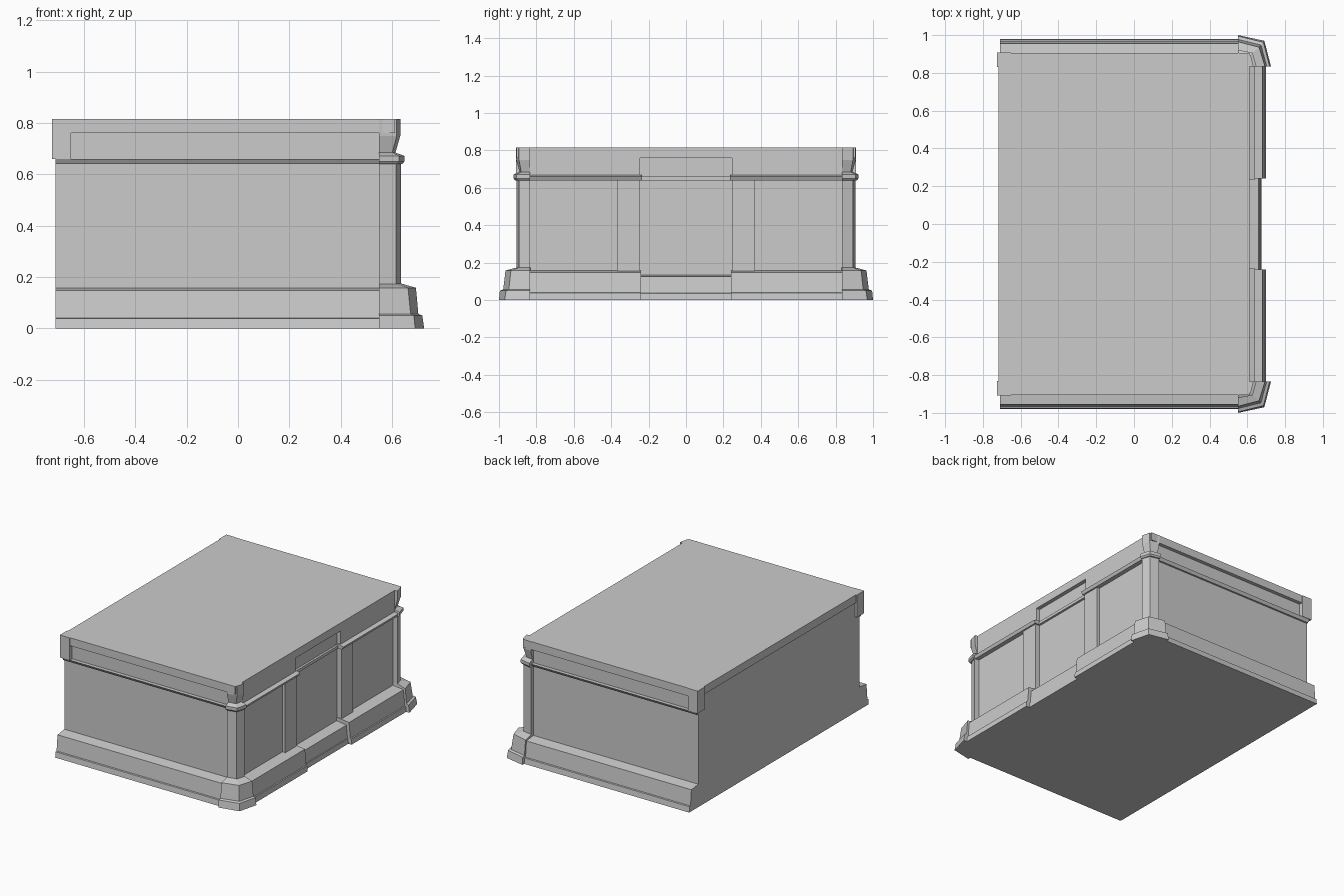
import bpy, bmesh


def mesh_object(name, verts, faces):
    me = bpy.data.meshes.new(name)
    bm = bmesh.new()
    vs = [bm.verts.new(v) for v in verts]
    for f in faces:
        bm.faces.new([vs[i] for i in f])
    bmesh.ops.recalc_face_normals(bm, faces=bm.faces)
    bm.to_mesh(me)
    bm.free()
    ob = bpy.data.objects.new(name, me)
    bpy.context.collection.objects.link(ob)
    return ob


def loft(name, rings):
    """Skin a stack of equal-sized rings and cap both ends."""
    n = len(rings[0])
    faces = [list(range(n)), [(len(rings) - 1) * n + i for i in range(n)]]
    for k in range(len(rings) - 1):
        for i in range(n):
            j = (i + 1) % n
            faces.append([k * n + i, k * n + j, k * n + n + j, k * n + n + i])
    return mesh_object(name, [v for r in rings for v in r], faces)


def box(name, x, y, z):
    return loft(name, [[(x[0], y[0], h), (x[1], y[0], h), (x[1], y[1], h), (x[0], y[1], h)] for h in z])


def along_x(name, profile, x0, x1):
    return loft(name, [[(x, y, z) for y, z in profile] for x in (x0, x1)])


def along_y(name, profile, y0, y1):
    return loft(name, [[(x, y, z) for x, z in profile] for y in (y0, y1)])


def mirror_y(ob):
    m = ob.modifiers.new("Mirror", 'MIRROR')
    m.use_axis = (False, True, False)
    return ob


def corner(name, levels):
    """Angled corner block: each level gives z, side y, bend x, bend y, face x."""
    mirror_y(loft(name, [[(0.55, a, z), (bx, by, z), (fx, 0.835, z), (0.55, 0.83, z)]
                         for z, a, bx, by, fx in levels]))


# Main body and lid
box("body", (-0.71, 0.585), (-0.88, 0.88), (0, 0.80))
box("lid", (-0.718, 0.612), (-0.905, 0.905), (0.76, 0.815))

# Base mouldings: sides, counter wings, recessed centre
mirror_y(along_x("side_base", [(0.8, 0), (0.98, 0), (0.975, 0.038), (0.965, 0.04),
                               (0.955, 0.148), (0.88, 0.158), (0.8, 0.158)], -0.71, 0.56))
mirror_y(along_y("wing_base", [(0.5, 0), (0.70, 0), (0.697, 0.038), (0.69, 0.04),
                               (0.68, 0.148), (0.60, 0.158), (0.5, 0.158)], 0.24, 0.85))
along_y("centre_base", [(0.5, 0), (0.675, 0), (0.672, 0.035), (0.668, 0.037),
                        (0.66, 0.125), (0.585, 0.135), (0.5, 0.135)], -0.245, 0.245)

# Wing wall panels and pilasters
mirror_y(box("wing_panel", (0.5, 0.60), (0.36, 0.84), (0.1, 0.65)))
mirror_y(box("pilaster", (0.5, 0.62), (0.245, 0.37), (0.1, 0.65)))

# Upper trim on the long face
mirror_y(box("wing_fascia", (0.5, 0.612), (0.245, 0.84), (0.65, 0.80)))
mirror_y(along_y("wing_ledge", [(0.5, 0.64), (0.63, 0.64), (0.64, 0.66), (0.612, 0.668),
                                (0.5, 0.668)], 0.235, 0.84))
box("centre_ledge", (0.5, 0.60), (-0.245, 0.245), (0.64, 0.66))

# Upper trim on the sides
mirror_y(along_x("side_moulding", [(0.8, 0.64), (0.892, 0.64), (0.905, 0.66), (0.8, 0.66)], -0.71, 0.56))
mirror_y(box("rear_lid_post", (-0.725, -0.65), (0.83, 0.908), (0.66, 0.815)))

# Angled front corners: foot, block, post, ledge, cap
corner("corner_foot", [(0, 1.0, 0.69, 0.97, 0.725), (0.05, 0.995, 0.685, 0.962, 0.718),
                       (0.055, 0.98, 0.675, 0.95, 0.705)])
corner("corner_block", [(0.05, 0.978, 0.673, 0.948, 0.703), (0.158, 0.965, 0.662, 0.936, 0.693),
                        (0.175, 0.90, 0.61, 0.888, 0.635)])
corner("corner_post", [(0.15, 0.905, 0.615, 0.892, 0.635), (0.66, 0.905, 0.615, 0.892, 0.635)])
corner("corner_ledge", [(0.64, 0.915, 0.62, 0.90, 0.64), (0.65, 0.922, 0.628, 0.907, 0.648),
                        (0.672, 0.922, 0.628, 0.907, 0.648), (0.685, 0.89, 0.60, 0.88, 0.612)])
corner("corner_cap", [(0.68, 0.888, 0.60, 0.88, 0.612), (0.75, 0.908, 0.618, 0.893, 0.632),
                      (0.815, 0.908, 0.618, 0.893, 0.632)])
